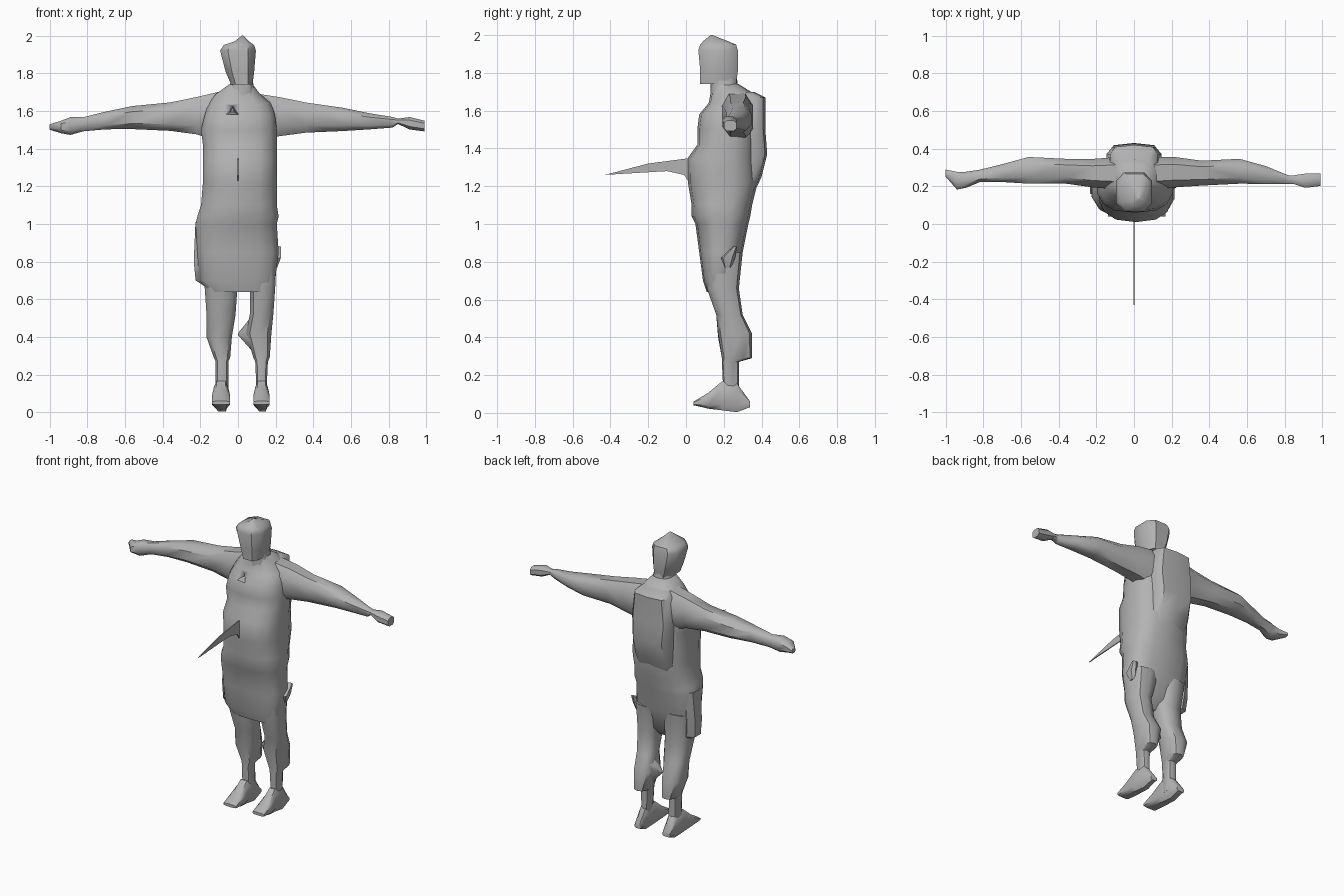
import bpy
import bmesh
from math import cos, sin, pi, radians, copysign
from mathutils import Vector

default_cube = bpy.data.objects.get("Cube")
if default_cube:
    bpy.data.objects.remove(default_cube, do_unlink=True)

CENTI = 0.01  # section tables are written in hundredths of a unit


def make_material(name, colour):
    material = bpy.data.materials.new(name)
    material.diffuse_color = colour
    material.use_nodes = True
    shader = material.node_tree.nodes["Principled BSDF"]
    shader.inputs["Base Color"].default_value = colour
    return material


grey = make_material("plain grey", (0.45, 0.45, 0.45, 1))


def finish(name, bm, smooth_angle=45):
    """Turn a bmesh into a shaded object with outward normals."""
    bmesh.ops.recalc_face_normals(bm, faces=bm.faces)
    mesh = bpy.data.meshes.new(name)
    bm.to_mesh(mesh)
    bm.free()
    mesh.materials.append(grey)
    obj = bpy.data.objects.new(name, mesh)
    bpy.context.collection.objects.link(obj)
    bpy.ops.object.select_all(action="DESELECT")
    obj.select_set(True)
    bpy.context.view_layer.objects.active = obj
    bpy.ops.object.shade_smooth_by_angle(angle=radians(smooth_angle))
    return obj


def squared(value, power):
    return copysign(abs(value) ** power, value)


def loft(name, axis, sections, sides=10, power=0.75):
    """Skin rounded rings; each section is position, then the two extents across."""
    bm = bmesh.new()
    rings = []
    for position, low_u, high_u, low_v, high_v in sections:
        ring = []
        for i in range(sides):
            angle = 2 * pi * (i + 0.5) / sides
            u = (low_u + high_u) / 2 + (high_u - low_u) / 2 * squared(cos(angle), power)
            v = (low_v + high_v) / 2 + (high_v - low_v) / 2 * squared(sin(angle), power)
            point = [u, v]
            point.insert("xyz".index(axis), position)
            ring.append(bm.verts.new(Vector(point) * CENTI))
        rings.append(ring)
    for lower, upper in zip(rings, rings[1:]):
        for i in range(sides):
            j = (i + 1) % sides
            bm.faces.new((lower[i], lower[j], upper[j], upper[i]))
    bm.faces.new(rings[0])
    bm.faces.new(rings[-1])
    return finish(name, bm)


def side_plate(name, outline, thickness=0.006):
    """Thin upright plate in the middle plane, from a y-z outline."""
    bm = bmesh.new()
    loops = [[bm.verts.new((side * thickness / 2, y * CENTI, z * CENTI)) for y, z in outline]
             for side in (-1, 1)]
    for loop in loops:
        bm.faces.new(loop)
    for i in range(len(outline)):
        j = (i + 1) % len(outline)
        bm.faces.new((loops[0][i], loops[0][j], loops[1][j], loops[1][i]))
    return finish(name, bm)


# Body with loose shorts, belly, chest ledge and shoulders
torso = loft("torso_and_shorts", "z", [
    (64, -15, 17, 11, 20), (70, -21, 20, 9, 26), (85, -22, 22, 7, 30),
    (100, -23, 21, 5, 33), (104, -22, 22, 3, 34), (110, -20, 21, 3, 35),
    (122, -19, 21, 1, 38), (135, -19, 21, 1, 37), (142, -19, 21, 6, 37),
    (150, -20, 21, 6, 37), (158, -18, 20, 7, 37), (164, -16, 18, 12, 37),
    (169, -12, 12, 13, 36), (174, -5, 8, 14, 28)], sides=14)

# Pack carried on the back
loft("back_pack", "z", [
    (112, -13, 13, 20, 34), (125, -14, 14, 20, 40), (137, -14, 14, 20, 43),
    (150, -15, 15, 20, 42), (167, -13, 13, 20, 42), (170, -10, 10, 20, 36)],
    power=0.5)

# Neck and angular head with a pointed crown
loft("neck", "z", [(160, -8, 11, 13, 31), (170, -5, 9, 13, 28), (177, -4, 8, 13, 27)])
loft("head", "z", [
    (174, -4, 8, 7, 27), (181, -7, 9, 7, 28), (192, -10, 10, 6, 28),
    (195, -8, 9, 7, 27), (197, -2, 6, 9, 22), (200, 2, 3, 13, 14)],
    sides=8, power=0.65)

# Outstretched arms ending in flat mitten hands
loft("left_arm", "x", [
    (10, 18, 36, 143, 170), (22, 19, 36, 146, 168), (36, 20, 34, 148, 165),
    (56, 21, 35, 149, 162), (70, 21, 31, 150, 159), (82, 21, 26, 151, 157),
    (85, 21, 26, 153, 156), (91, 19, 27, 150, 157), (99, 20, 27, 149, 155)], sides=8)
loft("right_arm", "x", [
    (-10, 18, 36, 143, 171), (-22, 19, 35, 147, 168), (-36, 21, 35, 149, 165),
    (-56, 21, 36, 150, 163), (-70, 22, 32, 150, 160), (-82, 22, 29, 149, 157),
    (-89, 19, 28, 147, 157), (-94, 18, 28, 148, 155), (-100, 25, 29, 150, 153)], sides=8)

# Legs with trouser cuffs over thin ankles
loft("right_leg", "z", [
    (6, -12, -5, 20, 28), (27, -12, -5, 19, 28), (29, -13, -4, 19, 35),
    (40, -17, -3, 17, 35), (52, -17, -1, 16, 30), (66, -18, 0, 11, 28),
    (85, -20, 0, 10, 30)])
loft("left_leg", "z", [
    (6, 10, 15, 20, 28), (27, 9, 16, 19, 28), (29, 8, 17, 19, 35),
    (42, 4, 18, 17, 35), (52, 6, 19, 16, 30), (66, 6, 20, 11, 28),
    (85, 1, 21, 10, 30)])
loft("left_calf_point", "x", [(0, 25, 26, 41, 42), (8, 19, 32, 32, 52)], sides=6)

# Wedge feet
for name, inner, outer in (("right_foot", -14, -4), ("left_foot", 8, 17)):
    loft(name, "y", [
        (4, inner, outer, 4, 6), (12, inner, outer, 2, 11),
        (19, inner + 1, outer - 1, 1, 17), (27, inner + 2, outer - 1, 0, 16),
        (34, inner + 2, outer - 2, 3, 6)], sides=8, power=0.6)

# Loose folds of cloth on the sides of the shorts
loft("right_side_fold", "z", [
    (67, -18, -13, 15, 22), (70, -23, -13, 14, 25), (80, -24, -14, 14, 26),
    (101, -23, -15, 13, 28)], sides=6)
loft("left_side_fold", "z", [
    (77, 18, 21, 20, 24), (82, 18, 23, 18, 26), (88, 19, 23, 25, 27)], sides=6)

# Thin spike reaching forward from the belly
side_plate("belly_spike", [(3, 135), (-20, 132), (-43, 126), (-10, 128), (-1, 126), (3, 120)])

# Small three-sided hollow below the neck
bm = bmesh.new()
bmesh.ops.create_cone(bm, segments=3, radius1=0.05, radius2=0.01, depth=0.12, cap_ends=True)
cutter = finish("chest_hollow_cutter", bm)
cutter.location = (-0.03, 0.10, 1.60)
cutter.rotation_euler = (radians(-90), radians(180), 0)
lowest = min((cutter.rotation_euler.to_matrix() @ v.co).z for v in cutter.data.vertices)
if lowest < -0.04:  # keep the tip of the triangle pointing up
    cutter.rotation_euler.y = 0
cutter.hide_render = True
cutter.hide_set(True)
hollow = torso.modifiers.new("chest_hollow", "BOOLEAN")
hollow.operation = "DIFFERENCE"
hollow.object = cutter
hollow.solver = "EXACT"
